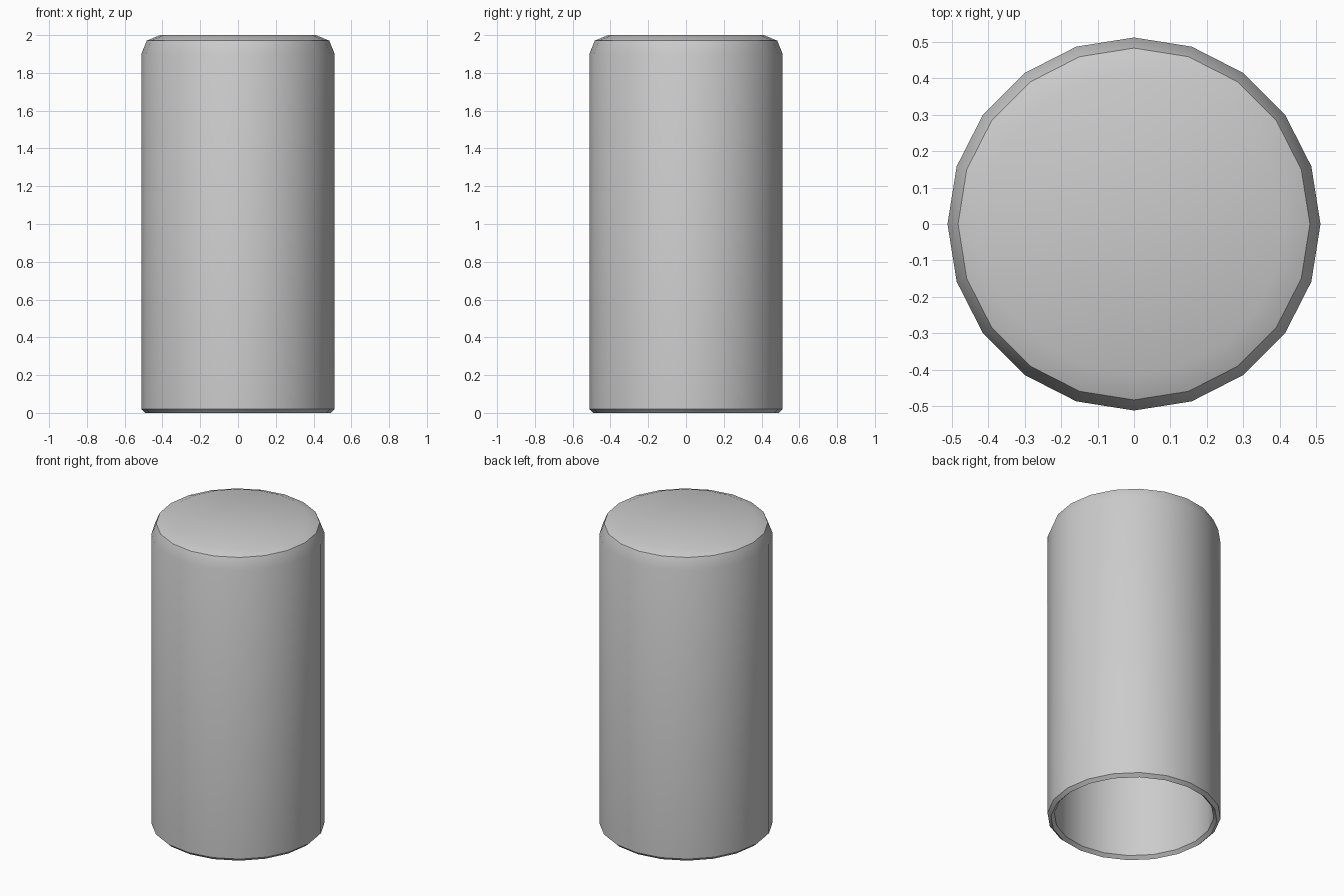
import bpy, bmesh, math

if "Cube" in bpy.data.objects:
    bpy.data.objects.remove(bpy.data.objects["Cube"])

SIDES = 20
# closed-top, open-bottom shell profile (radius, height): inner top -> rim -> outer top
profile = [(0.39, 1.96), (0.448, 1.937), (0.471, 1.88), (0.471, 0.02),
           (0.491, 0.0), (0.512, 0.02), (0.512, 1.9), (0.483, 1.971), (0.412, 2.0)]

bm = bmesh.new()
rings = []
for r, z in profile:
    rings.append([bm.verts.new((r * math.cos(2 * math.pi * i / SIDES),
                                r * math.sin(2 * math.pi * i / SIDES), z))
                  for i in range(SIDES)])

# walls between neighbouring rings
for a, b in zip(rings, rings[1:]):
    for i in range(SIDES):
        j = (i + 1) % SIDES
        bm.faces.new((a[i], a[j], b[j], b[i]))

# inner ceiling and outer top
bm.faces.new(rings[0][::-1])
bm.faces.new(rings[-1])
bmesh.ops.recalc_face_normals(bm, faces=bm.faces)

mesh = bpy.data.meshes.new("hollow_cap")
bm.to_mesh(mesh)
bm.free()
cap = bpy.data.objects.new("hollow_cap", mesh)
bpy.context.collection.objects.link(cap)

# smooth sides with crisp rim and top edge
bpy.context.view_layer.objects.active = cap
cap.select_set(True)
bpy.ops.object.shade_smooth_by_angle(angle=math.radians(30))
